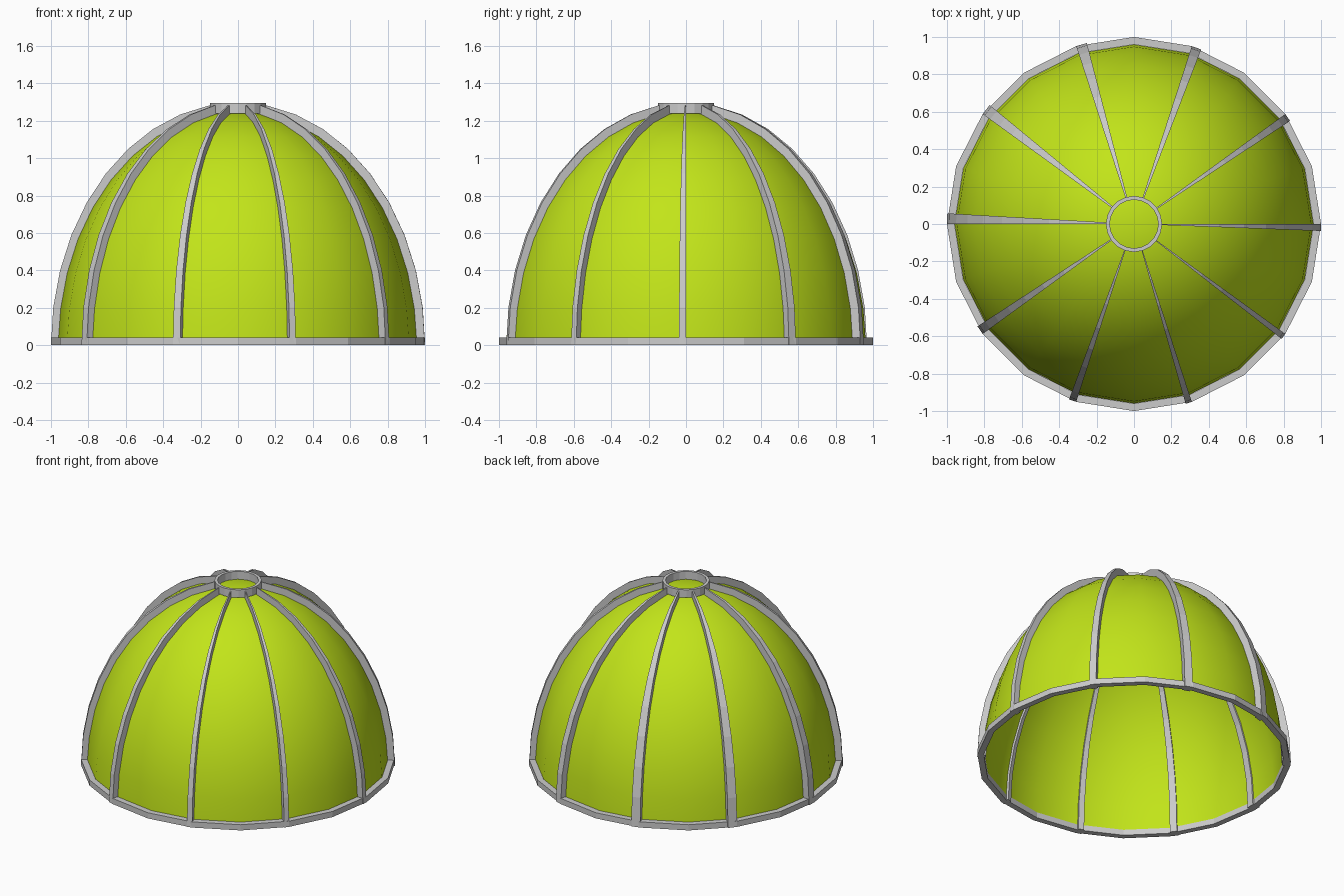
import bpy, bmesh
from math import sin, cos, radians, pi

if "Cube" in bpy.data.objects:
    bpy.data.objects.remove(bpy.data.objects["Cube"])

SIDES = 20
RIBS = 10


def make_object(name, bm, material=None):
    bmesh.ops.recalc_face_normals(bm, faces=bm.faces)
    mesh = bpy.data.meshes.new(name)
    bm.to_mesh(mesh)
    bm.free()
    obj = bpy.data.objects.new(name, mesh)
    bpy.context.collection.objects.link(obj)
    if material:
        mesh.materials.append(material)
    return obj


def loft(bm, sections, closed=False, caps=False):
    """Bridge closed cross-sections of equal point count."""
    rows = [[bm.verts.new(p) for p in s] for s in sections]
    n = len(rows[0])
    pairs = list(zip(rows, rows[1:]))
    if closed:
        pairs.append((rows[-1], rows[0]))
    for a, b in pairs:
        for i in range(n):
            j = (i + 1) % n
            bm.faces.new((a[i], a[j], b[j], b[i]))
    if caps:
        bm.faces.new(rows[0])
        bm.faces.new(rows[-1])
    return rows


def polar(r, angle, z):
    return (r * cos(angle), r * sin(angle), z)


def ring(name, outer, inner, z0, z1):
    bm = bmesh.new()
    profile = [(outer, z0), (outer, z1), (inner, z1), (inner, z0)]
    loft(bm, [[polar(r, 2 * pi * k / SIDES, z) for r, z in profile]
              for k in range(SIDES)], closed=True)
    return make_object(name, bm)


# Base and crown rings
ring("base_ring", 1.0, 0.96, 0.0, 0.04)
ring("crown_ring", 0.15, 0.13, 1.24, 1.295)

# Smooth closed dome shell
green = bpy.data.materials.new("green_panel")
green.diffuse_color = (0.54, 0.78, 0.01, 1)
green.use_nodes = True
green.node_tree.nodes["Principled BSDF"].inputs["Base Color"].default_value = green.diffuse_color
bm = bmesh.new()
lats = [radians(a) for a in [1.8] + list(range(9, 90, 9))]
rows = loft(bm, [[polar(0.96 * cos(t), 2 * pi * k / SIDES, 1.25 * sin(t))
                  for k in range(SIDES)] for t in lats])
pole = bm.verts.new((0, 0, 1.25))
for k in range(SIDES):
    bm.faces.new((rows[-1][k], rows[-1][(k + 1) % SIDES], pole))
shell = make_object("dome_shell", bm, green)
for p in shell.data.polygons:
    p.use_smooth = True

# Tapered ribs, each lying on the clockwise side of its radial line
for k in range(RIBS):
    a = 2 * pi * k / RIBS
    width = 0.047 + 0.014 * cos(a - radians(135))
    sections = []
    for deg in list(range(0, 82, 9)) + [82]:
        t = radians(deg)
        ro, zo = cos(t), 1.297 * sin(t)
        ri, zi = 0.945 * cos(t), 1.235 * sin(t)
        sections.append([polar(ro, a, zo), polar(ro, a - width, zo),
                         polar(ri, a - width, zi), polar(ri, a, zi)])
    bm = bmesh.new()
    loft(bm, sections, caps=True)
    make_object(f"rib_{k + 1}", bm)
